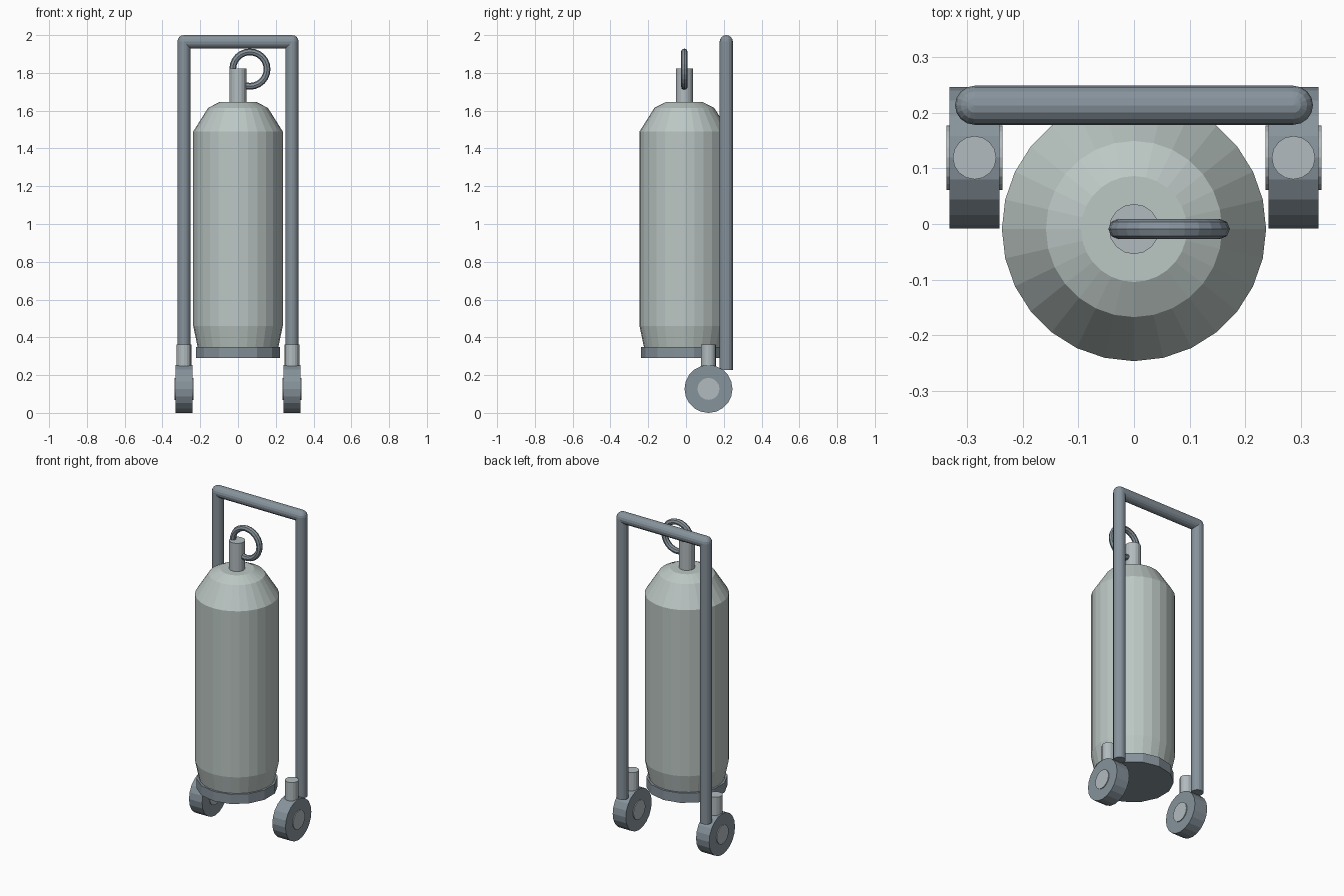
import bpy, bmesh, math
from mathutils import Matrix, Vector

if "Cube" in bpy.data.objects:
    bpy.data.objects.remove(bpy.data.objects["Cube"])

CY = -0.009     # depth of the tank axis
FX = 0.286      # side offset of frame posts and wheels
FY = 0.213      # depth of the frame
WY = 0.119      # depth of the wheels


def material(name, rgb):
    m = bpy.data.materials.new(name)
    m.diffuse_color = (*rgb, 1)
    m.use_nodes = True
    m.node_tree.nodes["Principled BSDF"].inputs["Base Color"].default_value = m.diffuse_color
    return m


steel = material("steel", (0.24, 0.29, 0.33))
pale = material("pale_metal", (0.45, 0.50, 0.52))
tank_paint = material("tank_paint", (0.50, 0.57, 0.55))


def finish(bm, name, mat):
    bmesh.ops.recalc_face_normals(bm, faces=bm.faces)
    me = bpy.data.meshes.new(name)
    bm.to_mesh(me)
    bm.free()
    me.materials.append(mat)
    ob = bpy.data.objects.new(name, me)
    bpy.context.collection.objects.link(ob)
    return ob


def rod(name, a, b, r, sides, mat):
    """Cylinder of radius r running from a to b."""
    a, b = Vector(a), Vector(b)
    d = b - a
    bm = bmesh.new()
    turn = d.to_track_quat('Z', 'Y').to_matrix().to_4x4()
    bmesh.ops.create_cone(bm, cap_ends=True, segments=sides, radius1=r, radius2=r,
                          depth=d.length, matrix=Matrix.Translation((a + b) / 2) @ turn)
    return finish(bm, name, mat)


def lathe(name, profile, sides, mat):
    """Closed solid turned around the tank axis from (radius, z) points."""
    bm = bmesh.new()
    rings = [[bm.verts.new((r * math.sin(math.tau * i / sides),
                            CY + r * math.cos(math.tau * i / sides), z))
              for i in range(sides)] for r, z in profile]
    for lo, hi in zip(rings, rings[1:]):
        for i in range(sides):
            j = (i + 1) % sides
            bm.faces.new((lo[i], lo[j], hi[j], hi[i]))
    bm.faces.new(rings[0])
    bm.faces.new(rings[-1])
    return finish(bm, name, mat)


# Tank, foot ring and valve neck
lathe("tank_body", [(0.212, 0.34), (0.237, 0.46), (0.237, 1.49),
                    (0.158, 1.615), (0.095, 1.647)], 28, tank_paint)
lathe("tank_foot", [(0.229, 0.29), (0.229, 0.35)], 14, steel)
lathe("valve_neck", [(0.045, 1.63), (0.045, 1.822)], 16, pale)

# Valve ring handle
bpy.ops.mesh.primitive_torus_add(major_radius=0.091, minor_radius=0.018,
                                 major_segments=24, minor_segments=8,
                                 location=(0.063, CY, 1.82),
                                 rotation=(math.pi / 2, 0, 0))
ring = bpy.context.object
ring.name = "valve_ring"
ring.data.materials.append(steel)

# Frame crossbar
TOP = 1.965
rod("frame_crossbar", (-FX, FY, TOP), (FX, FY, TOP), 0.035, 16, steel)

for side, s in (("left", -1), ("right", 1)):
    x = s * FX
    # Frame post with its rounded corner
    rod(f"frame_post_{side}", (x, FY, 0.228), (x, FY, TOP), 0.035, 16, steel)
    bm = bmesh.new()
    bmesh.ops.create_uvsphere(bm, u_segments=16, v_segments=8, radius=0.035,
                              matrix=Matrix.Translation((x, FY, TOP)))
    finish(bm, f"frame_corner_{side}", steel)
    # Wheel, hub and stem
    rod(f"wheel_{side}", (x - 0.045, WY, 0.127), (x + 0.045, WY, 0.127), 0.127, 20, steel)
    rod(f"wheel_hub_{side}", (x - 0.05, WY, 0.127), (x + 0.05, WY, 0.127), 0.058, 20, pale)
    rod(f"wheel_stem_{side}", (x, WY, 0.22), (x, WY, 0.363), 0.039, 16, pale)
